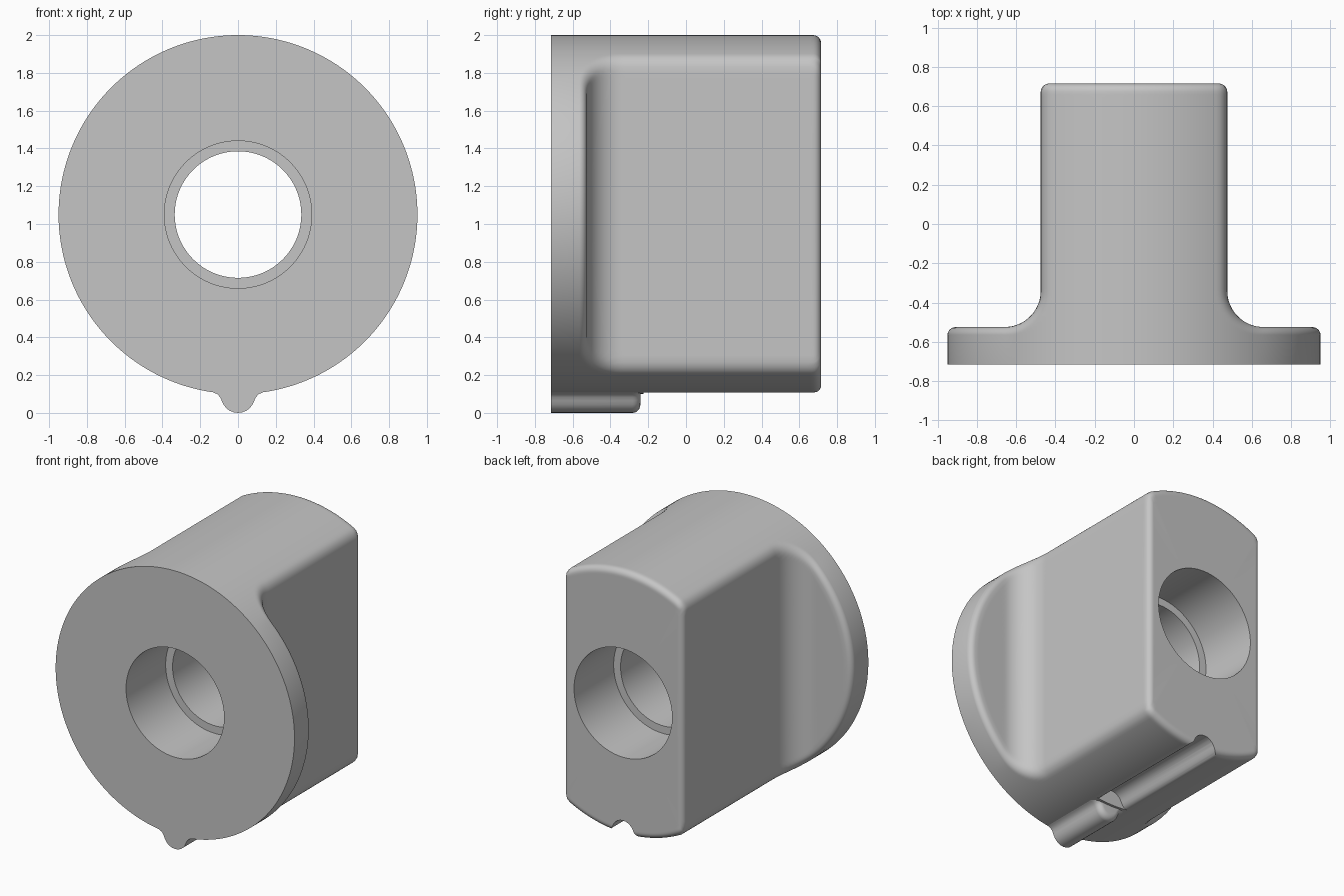
import bpy, bmesh
from math import sin, cos, atan2, hypot, pi, radians

cube = bpy.data.objects.get("Cube")
if cube:
    bpy.data.objects.remove(cube, do_unlink=True)

RADIUS, AXIS_Z = 0.95, 1.05          # main cylinder
FRONT, BACK = -0.715, 0.715
HALF_NECK, WALL_Y = 0.475, -0.525    # side flats and rear of flange
FILLET, ROUND = 0.185, 0.042
BORE, LAND, LAND_Y = 0.39, 0.335, 0.265
COLUMNS = 288

grey = bpy.data.materials.new("light_grey")
grey.use_nodes = True
colour = (0.56, 0.56, 0.56, 1)
grey.diffuse_color = colour
grey.node_tree.nodes["Principled BSDF"].inputs["Base Color"].default_value = colour


def skin(name, rings, cyclic=False):
    """Skin equal-length rings of points; cap the ends unless cyclic."""
    bm = bmesh.new()
    loops = [[bm.verts.new(p) for p in ring] for ring in rings]
    n = len(loops[0])
    pairs = list(zip(loops, loops[1:]))
    if cyclic:
        pairs.append((loops[-1], loops[0]))
    else:
        bm.faces.new(loops[0])
        bm.faces.new(loops[-1])
    for a, b in pairs:
        for i in range(n):
            j = (i + 1) % n
            bm.faces.new((a[i], a[j], b[j], b[i]))
    bmesh.ops.recalc_face_normals(bm, faces=bm.faces)
    mesh = bpy.data.meshes.new(name)
    bm.to_mesh(mesh)
    bm.free()
    mesh.materials.append(grey)
    obj = bpy.data.objects.new(name, mesh)
    bpy.context.collection.objects.link(obj)
    return obj


def smooth(obj):
    bpy.ops.object.select_all(action='DESELECT')
    obj.select_set(True)
    bpy.context.view_layer.objects.active = obj
    bpy.ops.object.shade_smooth_by_angle(angle=radians(35))


def round_and(a, b, k):
    """Intersection of two solids with a rounded edge."""
    return min(-k, max(a, b)) + hypot(max(k + a, 0), max(k + b, 0))


def body_distance(r, c, y):
    """Cylinder cut to a flange and a flat-sided neck, all edges rounded."""
    a, b = r * c - HALF_NECK, y - WALL_Y
    plan = max(FILLET, min(a, b)) - hypot(max(FILLET - a, 0), max(FILLET - b, 0))
    side = round_and(r - RADIUS, plan, ROUND)
    return round_and(side, y - BACK, ROUND)


def surface_point(c, angle):
    """Radius and depth where a ray from the front centre leaves the body."""
    dr, dy = cos(angle), sin(angle)
    lo, hi = 0.0, 3.0
    for _ in range(26):
        mid = (lo + hi) / 2
        if body_distance(mid * dr, c, FRONT + mid * dy) < 0:
            lo = mid
        else:
            hi = mid
    return lo * dr, FRONT + lo * dy


def spread(start, end, count):
    return [start + (end - start) * i / count for i in range(count)]


# Body: outer surface, then the stepped bore back to the front
bore_steps = [(BORE, BACK), (BORE, LAND_Y), (LAND, LAND_Y),
              (LAND, -LAND_Y), (BORE, -LAND_Y), (BORE, FRONT)]
columns = []
for i in range(COLUMNS):
    t = 2 * pi * i / COLUMNS
    c = abs(cos(t))
    rear_radius = min(RADIUS, HALF_NECK / max(c, 0.01))
    rear = atan2(BACK - FRONT, rear_radius)
    near, far = rear - radians(2), rear + radians(2.4)
    angles = ([0] + spread(radians(9), radians(20), 28)
              + spread(radians(20), near, 48) + spread(near, far, 14) + [far])
    section = [surface_point(c, a) for a in angles] + bore_steps
    columns.append([(r * cos(t), y, AXIS_Z + r * sin(t)) for r, y in section])
body = skin("flanged_body", list(zip(*columns)), cyclic=True)


def mirrored(half):
    """Complete a half outline that starts on the centre line."""
    return half + [(-x, z) for x, z in reversed(half[1:])]


# Locating key under the flange, with a rounded rear end
key_outline = mirrored([(0, 0), (0.022, 0.003), (0.044, 0.011), (0.063, 0.026),
                        (0.077, 0.044), (0.086, 0.064), (0.095, 0.083),
                        (0.108, 0.098), (0.125, 0.106), (0.14, 0.112), (0.1, 0.2)])
KEY_END, PIVOT = -0.242, 0.11
stations = [(FRONT, 1)]
for i in range(8):
    a = pi / 2 * i / 7
    stations.append((KEY_END - ROUND + ROUND * sin(a), 1 - ROUND * (1 - cos(a)) / PIVOT))
key = skin("locating_key", [[(x * s, y, PIVOT + (z - PIVOT) * s) for x, z in key_outline]
                            for y, s in stations])

# Matching groove along the underside of the neck
groove_outline = mirrored([(0, 0.205), (0.022, 0.202), (0.044, 0.193), (0.062, 0.179),
                           (0.075, 0.161), (0.084, 0.142), (0.094, 0.125),
                           (0.108, 0.113), (0.13, 0.107), (0.13, 0.02)])
cutter = skin("groove_cutter", [[(x, y, z) for x, z in groove_outline]
                                for y in (-0.225, 0.8)])
cutter.hide_render = True
cut = body.modifiers.new("groove", 'BOOLEAN')
cut.operation = 'DIFFERENCE'
cut.solver = 'EXACT'
cut.object = cutter
bpy.context.view_layer.objects.active = body
bpy.ops.object.modifier_apply(modifier=cut.name)
bpy.data.objects.remove(cutter, do_unlink=True)

for part in (body, key):
    smooth(part)
